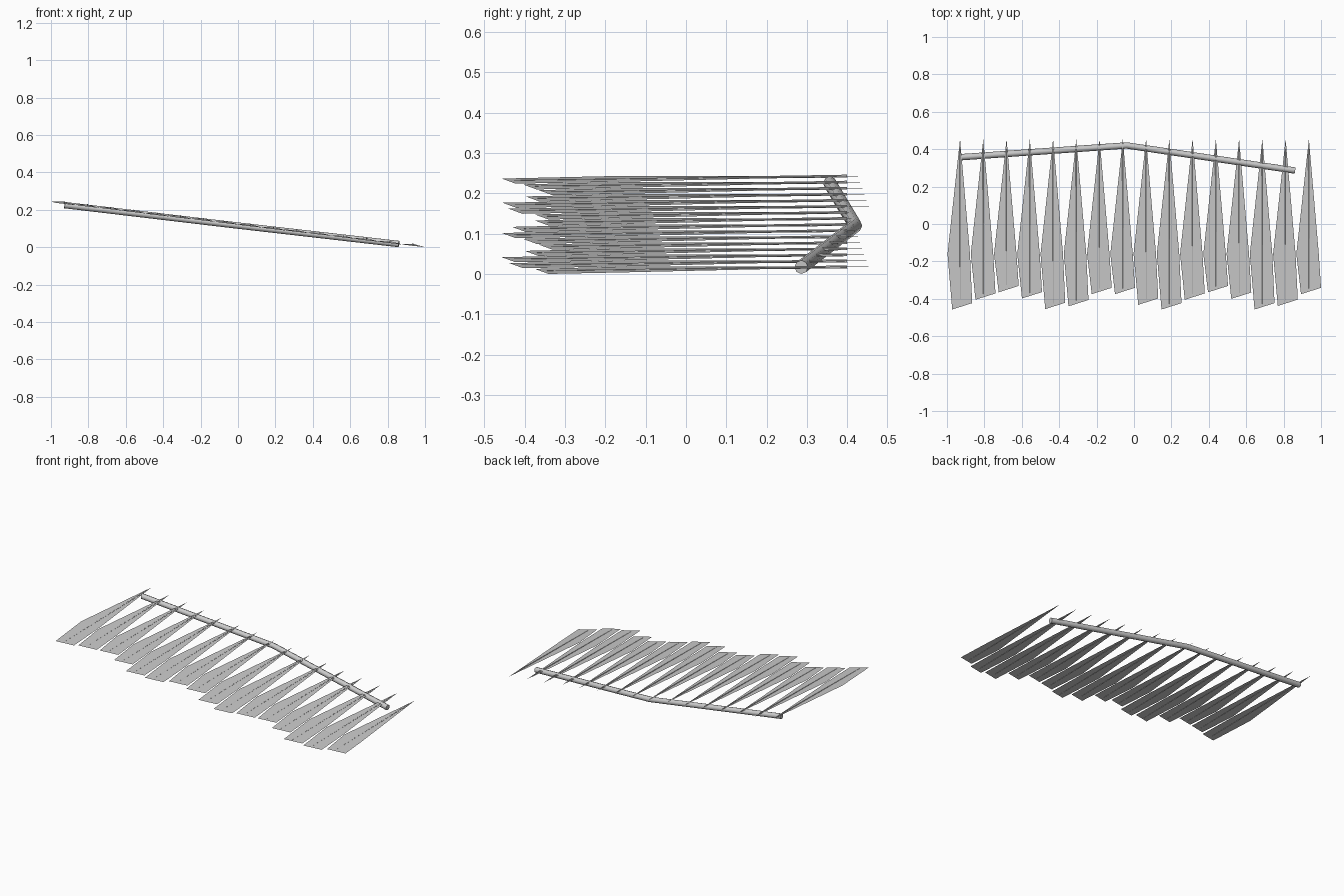
import bpy
from mathutils import Vector

if "Cube" in bpy.data.objects:
    bpy.data.objects.remove(bpy.data.objects["Cube"])


def plane_z(x, y):
    # all feathers lie in one gently tilted plane
    return 0.018 - 0.1207 * (x - 0.935) + 0.0126 * (y - 0.455)


def add_mesh(name, verts, faces):
    mesh = bpy.data.meshes.new(name)
    mesh.from_pydata(verts, [], faces)
    mesh.update()
    obj = bpy.data.objects.new(name, mesh)
    bpy.context.collection.objects.link(obj)
    return obj


def quill(name, start, end, radius, tip_radius, sides=5):
    # slim tapered shaft
    bpy.ops.mesh.primitive_cone_add(vertices=sides, radius1=radius, radius2=tip_radius,
                                    depth=(end - start).length, location=(start + end) / 2)
    obj = bpy.context.object
    obj.name = name
    obj.rotation_mode = 'QUATERNION'
    obj.rotation_quaternion = (end - start).to_track_quat('Z', 'Y')


# Feathers: flat pointed blades with uneven trailing ends, each with a quill
ends = [-0.457, -0.405, -0.365, -0.398, -0.455, -0.44, -0.375, -0.375,
        -0.432, -0.457, -0.405, -0.365, -0.40, -0.457, -0.438, -0.375]
for i, end in enumerate(ends):
    x = -0.93 + i * 1.865 / 15
    outline = [(0, 0.455), (-0.067, -0.16), (-0.042, end), (0.065, end + 0.034), (0.053, -0.16)]
    verts = [(x + dx, y, plane_z(x + dx, y)) for dx, y in outline]
    add_mesh(f"feather_{i + 1}", verts, [(0, 1, 2, 3, 4)])
    quill(f"quill_{i + 1}",
          Vector((x, 0.40, plane_z(x, 0.40))),
          Vector((x, end + 0.03, plane_z(x, end + 0.03))), 0.004, 0.001)

# Wing arm: bent eight-sided rod along the leading edge
curve = bpy.data.curves.new("wing_arm", 'CURVE')
curve.dimensions = '3D'
curve.bevel_depth = 0.017
curve.bevel_resolution = 2
curve.use_fill_caps = True
spline = curve.splines.new('POLY')
path = [(-0.927, 0.357, 0.225), (-0.04, 0.42, 0.12), (0.86, 0.286, 0.017)]
spline.points.add(len(path) - 1)
for point, co in zip(spline.points, path):
    point.co = (*co, 1)
arm = bpy.data.objects.new("wing_arm", curve)
bpy.context.collection.objects.link(arm)
